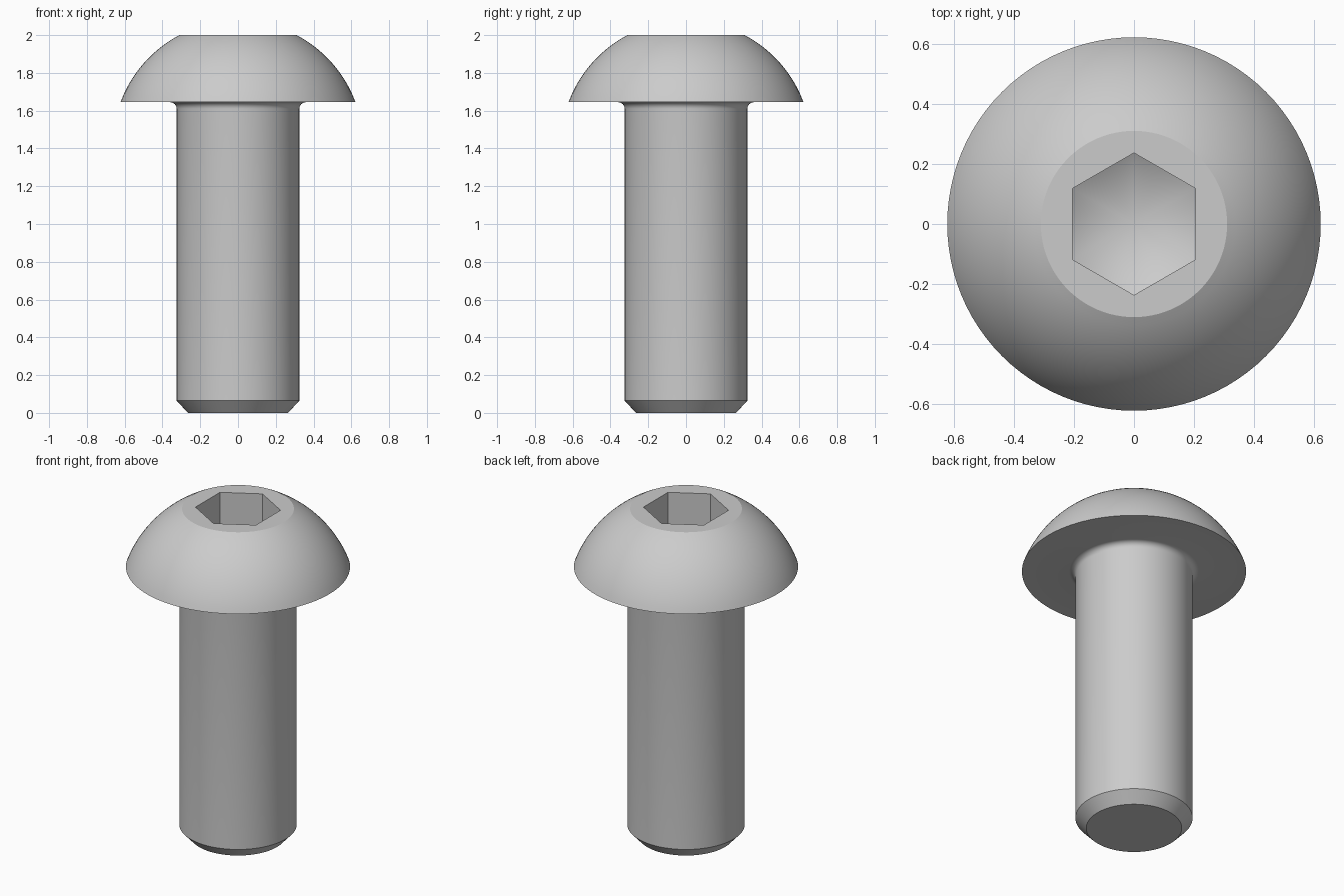
import bpy
import bmesh
from math import sin, cos, tan, pi, radians

cube = bpy.data.objects.get("Cube")
if cube:
    bpy.data.objects.remove(cube, do_unlink=True)

SEGMENTS = 96
TOP = 2.0
HEAD_BASE = 1.645
SHANK_R = 0.325
FILLET = 0.035
SOCKET_FLAT = 0.205     # centre to flat
SOCKET_DEPTH = 0.2      # at the corners
FLOOR_SLOPE = tan(radians(30))

steel = bpy.data.materials.new("Steel grey")
steel.use_nodes = True
steel.diffuse_color = (0.6, 0.6, 0.6, 1)
steel.node_tree.nodes["Principled BSDF"].inputs["Base Color"].default_value = (0.6, 0.6, 0.6, 1)


def hex_radius(a):
    """Distance from centre to a hexagon with corners on the y axis."""
    return SOCKET_FLAT / cos((a + pi / 6) % (pi / 3) - pi / 6)


bm = bmesh.new()


def ring(radius, height):
    """One loop of vertices; radius and height are functions of the angle."""
    verts = []
    for i in range(SEGMENTS):
        a = 2 * pi * i / SEGMENTS
        r = radius(a)
        verts.append(bm.verts.new((r * cos(a), r * sin(a), height(a))))
    return verts


def circle(r, z):
    return ring(lambda a: r, lambda a: z)


# Chamfered tip and shank
rings = [circle(0.265, 0), circle(SHANK_R, 0.065)]

# Fillet under the head
for i in range(7):
    t = pi / 2 * i / 6
    rings.append(circle(SHANK_R + FILLET * (1 - cos(t)), HEAD_BASE - FILLET * (1 - sin(t))))

# Domed head, a sphere zone centred on the axis
dome_z, dome_r = 1.413, 0.664
start, end = radians(20.5), radians(62.15)
for i in range(17):
    t = start + (end - start) * i / 16
    z = HEAD_BASE if i == 0 else TOP if i == 16 else dome_z + dome_r * sin(t)
    rings.append(circle(dome_r * cos(t), z))

# Hexagonal socket with a conical drilled floor
corner = SOCKET_FLAT / cos(pi / 6)
tip_z = TOP - SOCKET_DEPTH - corner * FLOOR_SLOPE
rings.append(ring(hex_radius, lambda a: TOP))
rings.append(ring(hex_radius, lambda a: tip_z + hex_radius(a) * FLOOR_SLOPE))

for low, high in zip(rings, rings[1:]):
    for i in range(SEGMENTS):
        j = (i + 1) % SEGMENTS
        bm.faces.new((low[i], low[j], high[j], high[i]))

# Flat end of the shank and the point of the socket floor
bm.faces.new(rings[0][::-1])
tip = bm.verts.new((0, 0, tip_z))
for i in range(SEGMENTS):
    bm.faces.new((rings[-1][i], rings[-1][(i + 1) % SEGMENTS], tip))

mesh = bpy.data.meshes.new("button_head_screw")
bm.to_mesh(mesh)
bm.free()
mesh.materials.append(steel)
screw = bpy.data.objects.new("button_head_screw", mesh)
bpy.context.collection.objects.link(screw)

# Smooth curved surfaces, crisp machined edges
bpy.ops.object.select_all(action='DESELECT')
screw.select_set(True)
bpy.context.view_layer.objects.active = screw
bpy.ops.object.shade_smooth_by_angle(angle=radians(20))
